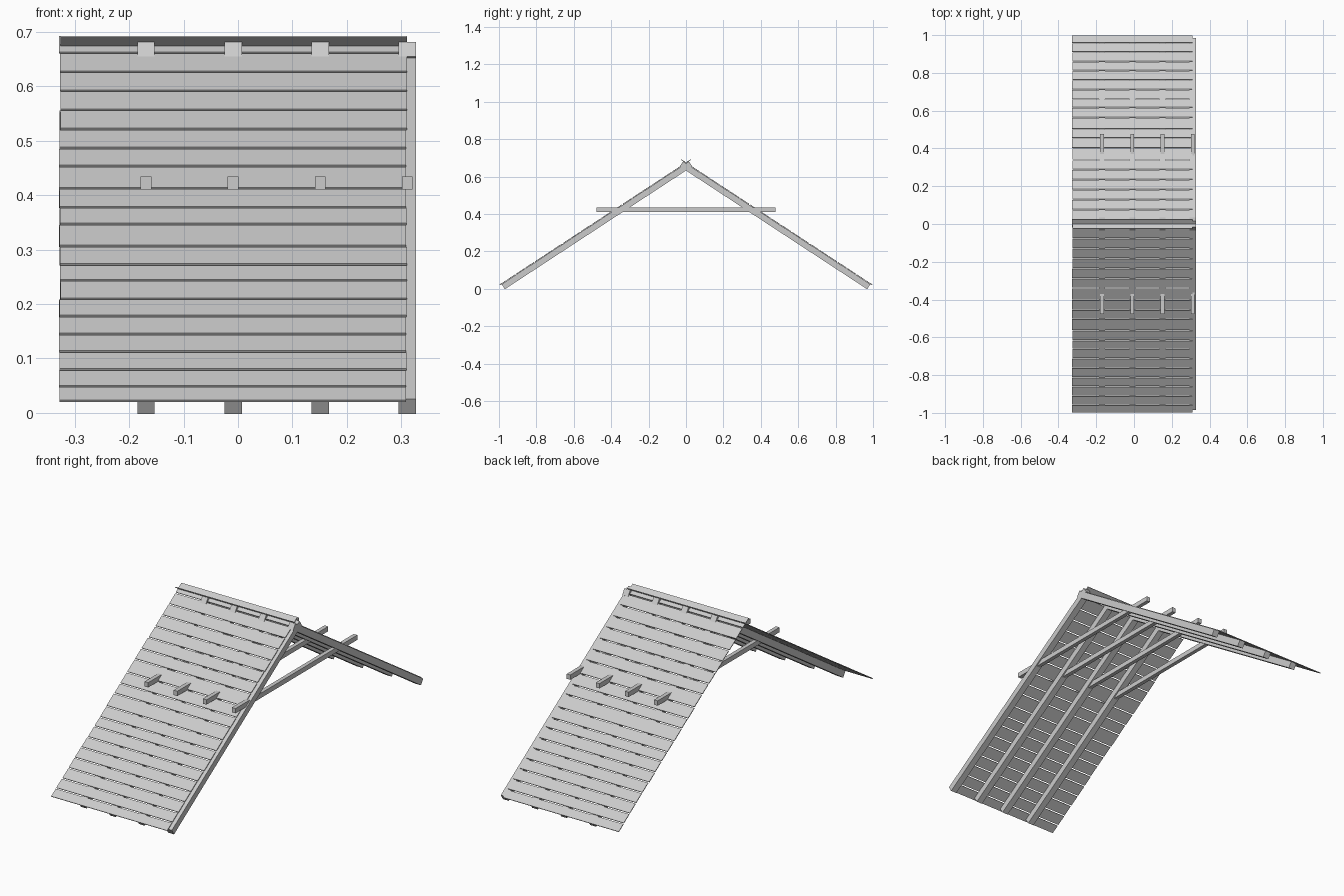
import bpy, bmesh, math, random
from mathutils import Matrix, Vector

random.seed(4)
old = bpy.data.objects.get("Cube")
if old:
    bpy.data.objects.remove(old, do_unlink=True)

grey = bpy.data.materials.new("weathered_grey")
grey.use_nodes = True
tone = (0.6, 0.6, 0.6, 1)
grey.diffuse_color = tone
grey.node_tree.nodes["Principled BSDF"].inputs["Base Color"].default_value = tone

SLOPE = math.atan(0.655)
RIDGE = 0.671                     # where the rafter tops cross
RAFTER, BOARD = 0.032, 0.004      # thicknesses
RAFTER_X = [-0.169 + 0.16 * i for i in range(4)]
LEFT, RIGHT = 0.31, -0.327        # board ends
SIDES = {"front": 0, "back": math.pi}


def add_box(bm, size, centre, frame=Matrix()):
    place = frame @ Matrix.Translation(centre) @ Matrix.Diagonal((*size, 1))
    bmesh.ops.create_cube(bm, size=1, matrix=place)


def finish(bm, name):
    mesh = bpy.data.meshes.new(name)
    bm.to_mesh(mesh)
    bm.free()
    mesh.materials.append(grey)
    obj = bpy.data.objects.new(name, mesh)
    bpy.context.collection.objects.link(obj)


def slope_frame(turn):
    # local y runs up the slope, local z points out of the roof
    return (Matrix.Translation((0, 0, RIDGE)) @ Matrix.Rotation(turn, 4, "Z")
            @ Matrix.Rotation(SLOPE, 4, "X"))


# Heights of the gaps between boards
gaps = [0.045, 0.076, 0.109, 0.141, 0.174, 0.206, 0.24, 0.269, 0.303, 0.343,
        0.374, 0.409, 0.45, 0.483, 0.518, 0.553, 0.588, 0.623, 0.658]
rows = [(z - RIDGE) / math.sin(SLOPE) for z in gaps]
foot = -0.997 / math.cos(SLOPE)
tip = 0.03 / math.cos(SLOPE)
edges = [foot] + rows + [tip]

for side, turn in SIDES.items():
    frame = slope_frame(turn)
    flip = -1 if turn else 1

    # Rafters run past the ridge and cross their partners
    bm = bmesh.new()
    low, high = -0.986 / math.cos(SLOPE), 0.016 / math.cos(SLOPE)
    for x in RAFTER_X:
        add_box(bm, (RAFTER, high - low, RAFTER),
                (flip * x, (low + high) / 2, -RAFTER / 2), frame)
    finish(bm, side + "_rafters")

    # Boards with narrow gaps and slightly uneven ends
    bm = bmesh.new()
    for a, b in zip(edges, edges[1:]):
        shift = random.uniform(-0.002, 0.001)
        add_box(bm, (LEFT - RIGHT, b - a - 0.006, BOARD),
                (flip * ((LEFT + RIGHT) / 2 + shift), (a + b) / 2, BOARD / 2 + 0.0005), frame)
    finish(bm, side + "_boards")

# Level ties through each pair of rafters
bm = bmesh.new()
for x in RAFTER_X:
    add_box(bm, (0.02, 0.955, 0.024), (x, 0, 0.422))
finish(bm, "collar_ties")
